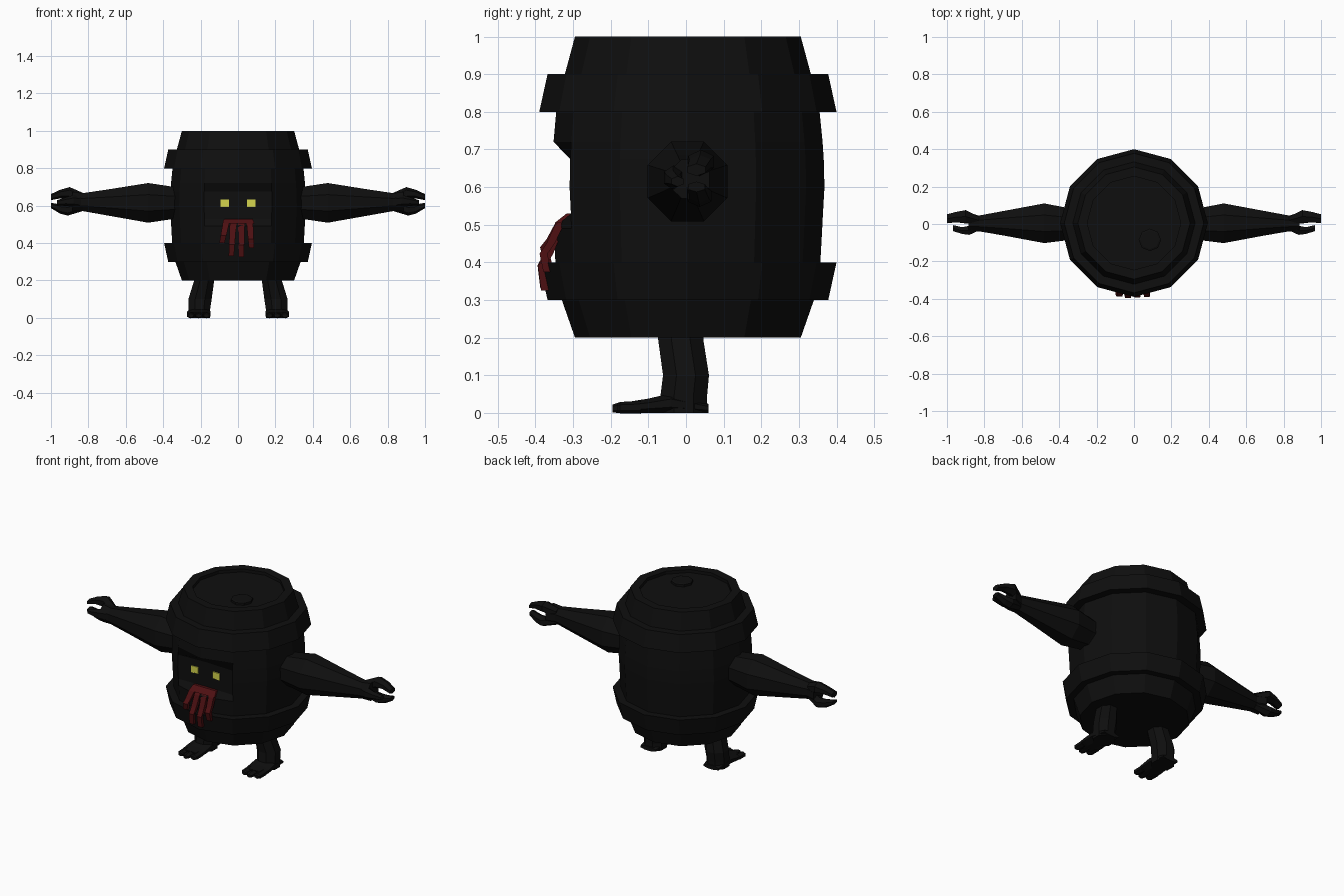
import bpy, bmesh, math
from mathutils import Vector


def material(name, rgb):
    m = bpy.data.materials.new(name)
    m.diffuse_color = (*rgb, 1)
    return m


BLACK = material("charcoal black", (0.0045, 0.0045, 0.0045))
RED = material("dark red", (0.075, 0.005, 0.006))
YELLOW = material("eye yellow", (0.66, 0.66, 0.075))


def finish(name, bm, mat, mirror=False):
    bmesh.ops.recalc_face_normals(bm, faces=bm.faces)
    me = bpy.data.meshes.new(name)
    bm.to_mesh(me)
    bm.free()
    me.materials.append(mat)
    ob = bpy.data.objects.new(name, me)
    bpy.context.collection.objects.link(ob)
    if mirror:
        ob.modifiers.new("Mirror", "MIRROR").use_mirror_merge = False
    return ob


def skin(bm, rings, closed=False):
    """Join vertex rings with quads; cap both ends or close into a loop."""
    n = len(rings[0])
    pairs = list(zip(rings, rings[1:]))
    if closed:
        pairs.append((rings[-1], rings[0]))
    else:
        bm.faces.new(rings[0])
        bm.faces.new(rings[-1])
    for a, b in pairs:
        for i in range(n):
            j = (i + 1) % n
            bm.faces.new((a[i], a[j], b[j], b[i]))


def lathe(name, profile, mat, n=12, center=(0, 0.005), closed=False):
    """Turn (radius, z[, front radius]) points; the front radius dents one column."""
    bm = bmesh.new()
    rings = []
    for r, z, *front in profile:
        ring = []
        for i in range(n):
            a = math.tau * i / n - math.pi / 2
            q = front[0] if front and i == 0 else r
            ring.append(bm.verts.new((center[0] + q * math.cos(a),
                                      center[1] + q * math.sin(a), z)))
        rings.append(ring)
    skin(bm, rings, closed)
    return finish(name, bm, mat)


def loft(name, sections, axis, mat, n=8, mirror=False):
    """Skin n-sided sections (x, y, z, half size 1, half size 2) across an axis."""
    u, v = [k for k in range(3) if k != axis]
    grow = 1 / math.cos(math.pi / n)
    bm = bmesh.new()
    rings = []
    for x, y, z, ru, rv in sections:
        ring = []
        for i in range(n):
            a = math.tau * (i + 0.5) / n
            p = Vector((x, y, z))
            p[u] += ru * grow * math.cos(a)
            p[v] += rv * grow * math.sin(a)
            ring.append(bm.verts.new(p))
        rings.append(ring)
    skin(bm, rings)
    return finish(name, bm, mat, mirror)


# Barrel with a recessed lid and a face hollow under a brow
lathe("barrel", [(0.30, 0.20), (0.335, 0.30), (0.352, 0.40), (0.357, 0.49),
                 (0.359, 0.53, 0.305), (0.363, 0.60, 0.303), (0.361, 0.675, 0.305),
                 (0.358, 0.72, 0.357), (0.35, 0.80), (0.327, 0.90), (0.30, 1.0),
                 (0.25, 1.0), (0.25, 0.982)], BLACK)

# Hoops flare outward towards the middle of the barrel
lathe("lower_hoop", [(0.31, 0.30), (0.373, 0.30), (0.395, 0.40), (0.31, 0.40)],
      BLACK, closed=True)
lathe("upper_hoop", [(0.31, 0.80), (0.395, 0.80), (0.373, 0.90), (0.31, 0.90)],
      BLACK, closed=True)

# Bung on the lid
lathe("bung", [(0.06, 0.975), (0.06, 0.995), (0.05, 0.999)], BLACK, n=8,
      center=(0.085, -0.085))

# Eyes as thin plates
bm = bmesh.new()
bmesh.ops.create_cube(bm, size=1)
for v in bm.verts:
    v.co = (0.071 + v.co.x * 0.045, -0.304 + v.co.y * 0.009, 0.614 + v.co.z * 0.04)
finish("eye", bm, YELLOW, mirror=True)

# Mouth and hanging tentacles
loft("mouth", [(0.003, -0.305, 0.53, 0.075, 0.012),
               (0.003, -0.335, 0.505, 0.085, 0.014)], 2, RED, n=4)
strands = [(-0.060, -0.086, 0.40, 0.010), (-0.025, -0.036, 0.33, 0.0),
           (0.018, 0.018, 0.325, 0.002), (0.062, 0.072, 0.375, 0.008)]
for k, (x0, x1, tip, back) in enumerate(strands):
    drop = 0.525 - tip
    path = [(0, -0.305), (0.17, -0.338), (0.5, -0.364), (0.68, -0.384), (1, -0.377)]
    loft(f"tentacle_{k + 1}",
         [(x0 + (x1 - x0) * t, y + back * t, 0.525 - drop * t,
           0.018 - 0.004 * t, 0.012 - 0.002 * t) for t, y in path], 2, RED, n=4)

# Arms with three curved fingers
loft("arm", [(0.30, 0, 0.615, 0.08, 0.085), (0.36, 0, 0.615, 0.087, 0.088),
             (0.48, 0.004, 0.615, 0.106, 0.106), (0.70, 0.004, 0.617, 0.065, 0.069),
             (0.83, 0.003, 0.619, 0.042, 0.048), (0.885, 0.01, 0.622, 0.053, 0.052)],
     0, BLACK, mirror=True)
loft("upper_finger", [(0.83, 0.02, 0.640, 0.02, 0.025), (0.90, 0.04, 0.667, 0.034, 0.028),
                      (0.95, 0.037, 0.662, 0.028, 0.020), (1.0, 0.028, 0.646, 0.024, 0.014)],
     0, BLACK, n=6, mirror=True)
loft("lower_finger", [(0.83, 0.02, 0.600, 0.02, 0.025), (0.91, 0.036, 0.576, 0.032, 0.025),
                      (0.95, 0.035, 0.582, 0.026, 0.022), (1.0, 0.028, 0.601, 0.022, 0.012)],
     0, BLACK, n=6, mirror=True)
loft("thumb", [(0.83, -0.01, 0.619, 0.025, 0.03), (0.88, -0.034, 0.625, 0.024, 0.028),
               (0.92, -0.035, 0.622, 0.018, 0.02), (0.967, -0.022, 0.615, 0.016, 0.012)],
     0, BLACK, n=6, mirror=True)

# Legs, feet and toes
loft("leg", [(0.178, -0.014, 0.22, 0.052, 0.06), (0.182, -0.014, 0.195, 0.054, 0.06),
             (0.203, 0.0, 0.10, 0.062, 0.061), (0.207, -0.006, 0.045, 0.058, 0.062),
             (0.207, -0.006, 0.0, 0.058, 0.062)], 2, BLACK, mirror=True)
loft("foot", [(0.208, 0.06, 0.012, 0.05, 0.012), (0.208, -0.04, 0.026, 0.062, 0.026),
              (0.21, -0.10, 0.019, 0.064, 0.019), (0.21, -0.15, 0.015, 0.06, 0.015)],
     1, BLACK, mirror=True)
for k, dx in enumerate((-0.042, 0, 0.042)):
    loft(f"toe_{k + 1}", [(0.21 + dx, -0.12, 0.015, 0.02, 0.015),
                          (0.21 + dx, -0.175, 0.014, 0.02, 0.013),
                          (0.21 + dx, -0.195 + abs(dx) * 0.3, 0.012, 0.014, 0.009)],
         1, BLACK, n=6, mirror=True)
